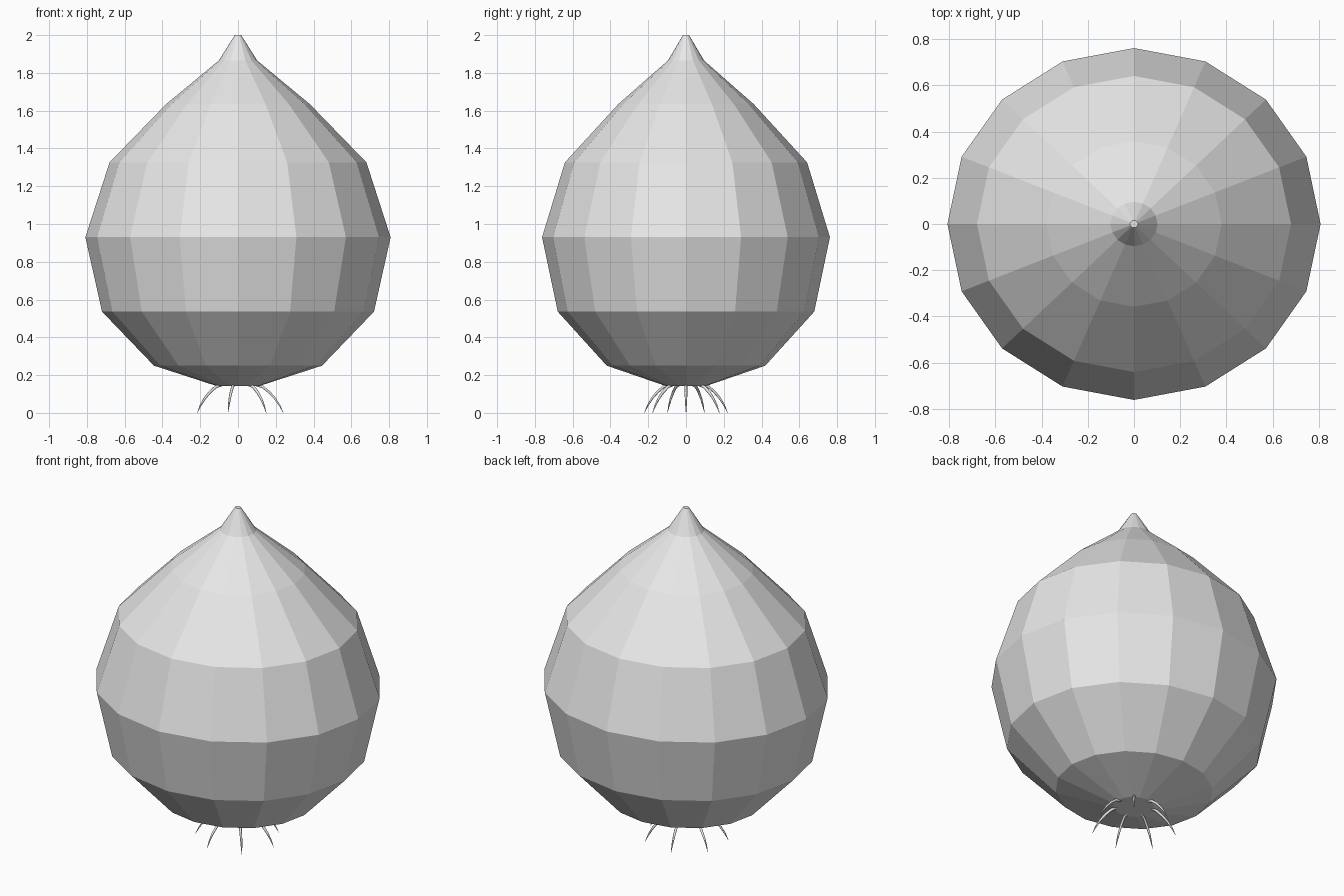
import bpy
import bmesh
from math import cos, sin, tau

cube = bpy.data.objects.get("Cube")
if cube:
    bpy.data.objects.remove(cube, do_unlink=True)

SIDES = 16
ROOTS = 7
DEPTH = 0.943  # the plant is slightly narrower front to back

skin = bpy.data.materials.new("pale_grey")
skin.use_nodes = True
skin.diffuse_color = (0.8, 0.8, 0.8, 1)
skin.node_tree.nodes["Principled BSDF"].inputs["Base Color"].default_value = (0.8, 0.8, 0.8, 1)


def around(angle, radius, z):
    return (radius * cos(angle), radius * sin(angle) * DEPTH, z)


def make_bulb(profile):
    """Faceted body lofted through rings of (radius, height), capped at both ends."""
    bm = bmesh.new()
    rings = [[bm.verts.new(around(tau * i / SIDES, r, z)) for i in range(SIDES)]
             for r, z in profile]
    for low, high in zip(rings, rings[1:]):
        for i in range(SIDES):
            j = (i + 1) % SIDES
            bm.faces.new((low[i], low[j], high[j], high[i]))
    bm.faces.new(rings[0][::-1])
    bm.faces.new(rings[-1])
    mesh = bpy.data.meshes.new("bulb")
    bm.to_mesh(mesh)
    bm.free()
    mesh.materials.append(skin)
    bpy.context.collection.objects.link(bpy.data.objects.new("bulb", mesh))


def make_root(index, path):
    """Thin tapering tube that arches out and down from the base."""
    curve = bpy.data.curves.new("root", "CURVE")
    curve.dimensions = "3D"
    curve.bevel_depth = 0.008
    curve.bevel_resolution = 1
    curve.use_fill_caps = True
    spline = curve.splines.new("POLY")
    spline.points.add(len(path) - 1)
    for point, (r, z, thickness) in zip(spline.points, path):
        point.co = (*around(tau * index / ROOTS, r, z), 1)
        point.radius = thickness
    curve.materials.append(skin)
    root = bpy.data.objects.new(f"root_{index + 1}", curve)
    bpy.context.collection.objects.link(root)


# Bulb body, from the flat base up to the pointed tip
make_bulb([(0.115, 0.143), (0.445, 0.25), (0.72, 0.536), (0.808, 0.93),
           (0.68, 1.326), (0.38, 1.635), (0.102, 1.865), (0.017, 2.0)])

# Roots fanned evenly around the base
for n in range(ROOTS):
    make_root(n, [(0.09, 0.15, 1), (0.13, 0.138, 1), (0.165, 0.11, 0.95),
                  (0.195, 0.077, 0.8), (0.22, 0.04, 0.55), (0.24, 0.0, 0.1)])
